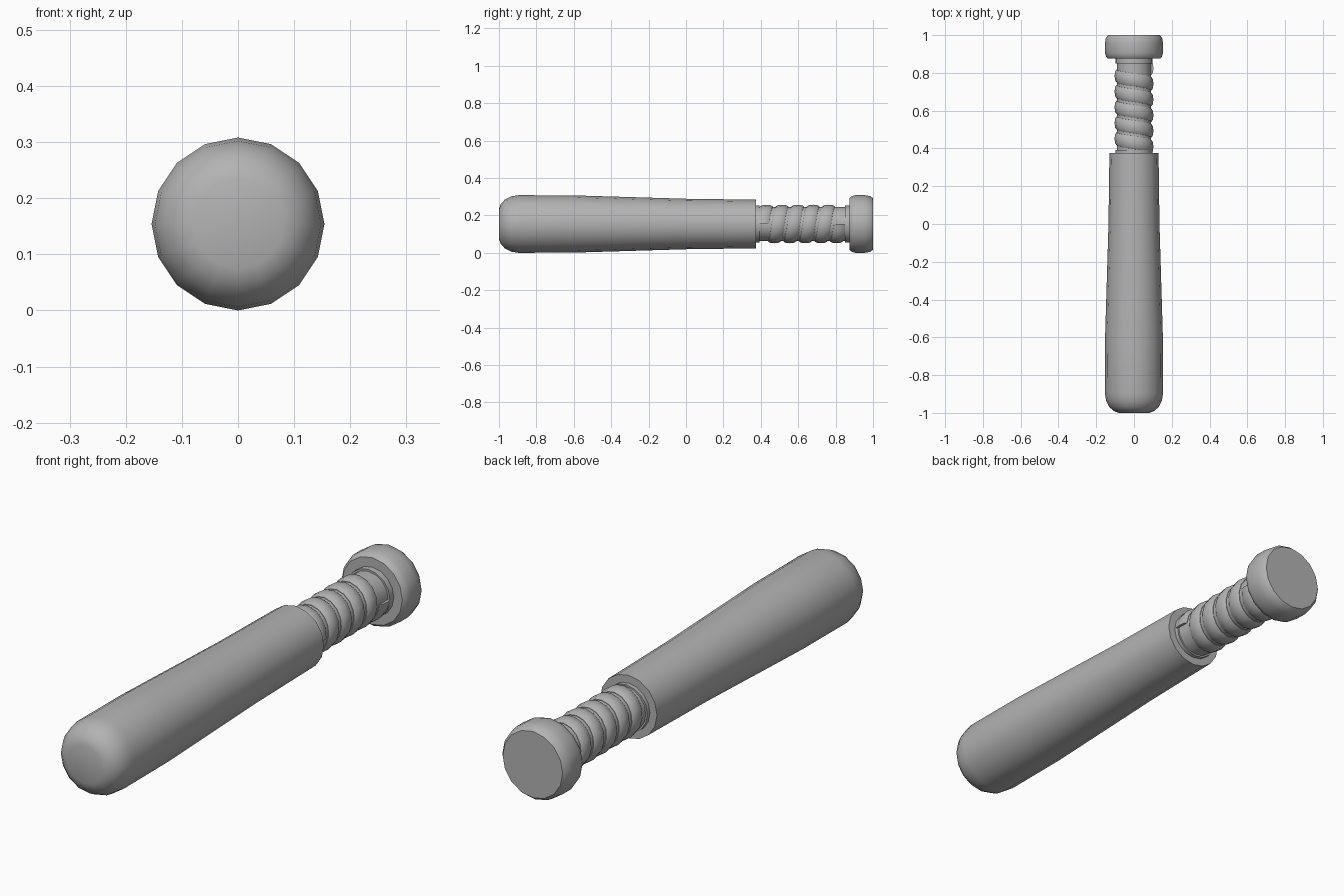
import bpy, bmesh, math

SIDES = 16
RADIUS = 0.154   # widest radius; also the height of the axis

cube = bpy.data.objects.get("Cube")
if cube:
    bpy.data.objects.remove(cube, do_unlink=True)

# One plain grey for the whole bat
grey = bpy.data.materials.new("plain grey")
grey.use_nodes = True
colour = (0.45, 0.45, 0.45, 1)
grey.diffuse_color = colour
grey.node_tree.nodes["Principled BSDF"].inputs["Base Color"].default_value = colour


def ring_point(y, r, turn):
    a = math.tau * turn
    return (r * math.cos(a), y, RADIUS + r * math.sin(a))


def finish(name, bm, angle=40):
    bmesh.ops.recalc_face_normals(bm, faces=bm.faces)
    mesh = bpy.data.meshes.new(name)
    bm.to_mesh(mesh)
    bm.free()
    mesh.materials.append(grey)
    obj = bpy.data.objects.new(name, mesh)
    bpy.context.collection.objects.link(obj)
    bpy.ops.object.select_all(action="DESELECT")
    obj.select_set(True)
    bpy.context.view_layer.objects.active = obj
    bpy.ops.object.shade_smooth_by_angle(angle=math.radians(angle))
    return obj


def lathe(name, profile):
    """Closed solid of revolution around the y axis from (y, radius) pairs."""
    bm = bmesh.new()
    rings = [[bm.verts.new(ring_point(y, r, i / SIDES)) for i in range(SIDES)]
             for y, r in profile]
    for a, b in zip(rings, rings[1:]):
        for i in range(SIDES):
            j = (i + 1) % SIDES
            bm.faces.new((a[i], a[j], b[j], b[i]))
    bm.faces.new(rings[0])
    bm.faces.new(rings[-1])
    return finish(name, bm)


def helix_band(name, start, end, pitch, section):
    """Strap wound around the y axis; section holds (y offset, radius) pairs."""
    bm = bmesh.new()
    steps = round((end - start) / pitch * SIDES)
    rows = []
    for s in range(steps + 1):
        turn = s / SIDES
        rows.append([bm.verts.new(ring_point(start + pitch * turn + dy, r, turn))
                     for dy, r in section])
    n = len(section)
    for a, b in zip(rows, rows[1:]):
        for i in range(n):
            j = (i + 1) % n
            bm.faces.new((a[i], a[j], b[j], b[i]))
    bm.faces.new(rows[0])
    bm.faces.new(rows[-1])
    return finish(name, bm, 50)


# Barrel with rounded tip, tapering to the collar
lathe("barrel", [(-1.0, 0.08), (-0.99, 0.108), (-0.967, 0.132), (-0.935, 0.148),
                 (-0.895, RADIUS), (-0.6, 0.153), (-0.3, 0.144), (0.0, 0.135),
                 (0.375, 0.13)])

# Handle core
lathe("handle_core", [(0.36, 0.091), (0.89, 0.091)])

# Plain end bands of the grip
lathe("grip_lower_band", [(0.37, 0.098), (0.392, 0.098)])
lathe("grip_upper_band", [(0.85, 0.099), (0.88, 0.099)])

# Wound grip strap
helix_band("grip_strap", 0.41, 0.825, 0.083,
           [(-0.034, 0.08), (-0.034, 0.093), (-0.024, 0.1), (0.0, 0.103),
            (0.024, 0.1), (0.034, 0.093), (0.034, 0.08)])

# Knob at the end of the handle
lathe("knob", [(0.875, 0.138), (0.884, 0.147), (0.905, RADIUS), (0.955, RADIUS),
               (0.985, 0.149), (1.0, 0.137)])
